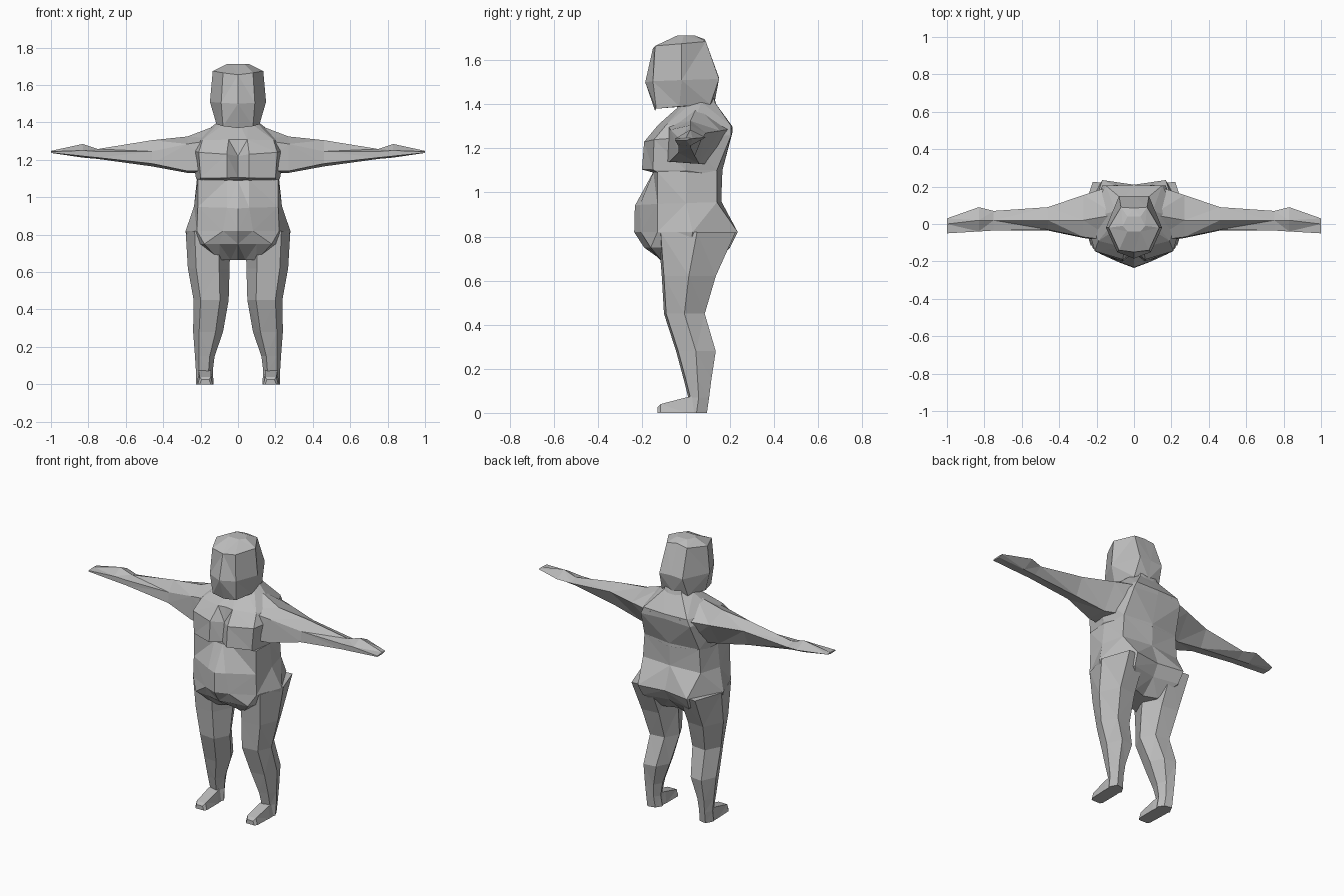
import bpy, bmesh

skin = bpy.data.materials.new("plain_grey")
skin.diffuse_color = (0.5, 0.5, 0.5, 1)


def loft(name, rings):
    """Skin a list of equal-length point rings and close both ends."""
    bm = bmesh.new()
    loops = [[bm.verts.new(p) for p in ring] for ring in rings]
    n = len(loops[0])
    for a, b in zip(loops, loops[1:]):
        for i in range(n):
            j = (i + 1) % n
            bm.faces.new((a[i], a[j], b[j], b[i]))
    bm.faces.new(loops[0])
    bm.faces.new(loops[-1])
    # planar facets like a hand-cut low-poly figure
    bmesh.ops.triangulate(bm, faces=[f for f in bm.faces if len(f.verts) == 4])
    bmesh.ops.recalc_face_normals(bm, faces=bm.faces)
    me = bpy.data.meshes.new(name)
    bm.to_mesh(me)
    bm.free()
    me.materials.append(skin)
    ob = bpy.data.objects.new(name, me)
    bpy.context.collection.objects.link(ob)
    return ob


def mirrored(half):
    """Complete a half ring (front centre to back centre) across x = 0."""
    return half + [(-x, y, z) for x, y, z in half[-2:0:-1]]


def body(name, rows):
    loft(name, [mirrored([(x, y, zf + (zb - zf) * i / (len(pts) - 1))
                          for i, (x, y) in enumerate(pts)])
                for zf, zb, pts in rows])


# Head: (front height, back height, half outline)
body("head", [
    (1.37, 1.41, [(0, -.14), (.08, -.135), (.115, -.03), (.09, .11), (0, .13)]),
    (1.50, 1.52, [(0, -.185), (.09, -.15), (.15, -.02), (.08, .15), (0, .15)]),
    (1.655, 1.695, [(0, -.15), (.08, -.14), (.135, -.02), (.07, .09), (0, .085)]),
    (1.712, 1.712, [(0, -.04), (.035, -.04), (.06, -.01), (.035, .04), (0, .04)]),
])

# Neck
body("neck", [
    (1.34, 1.34, [(0, -.06), (.1, -.03), (.12, .05), (.08, .15), (0, .16)]),
    (1.45, 1.45, [(0, -.01), (.05, 0), (.08, .06), (.05, .12), (0, .12)]),
])

# Chest with a centre hollow and an overhanging lower edge
body("chest", [
    (1.08, 1.08, [(0, -.10), (.06, -.11), (.2, -.11), (.21, 0), (.19, .13), (0, .165)]),
    (1.105, 1.10, [(0, -.155), (.06, -.2), (.2, -.15), (.225, 0), (.19, .14), (0, .165)]),
    (1.22, 1.27, [(0, -.135), (.06, -.19), (.21, -.145), (.25, .0), (.17, .205), (0, .21)]),
    (1.31, 1.30, [(0, -.12), (.05, -.125), (.19, -.09), (.23, .03), (.15, .205), (0, .21)]),
    (1.41, 1.41, [(0, -.01), (.05, 0), (.09, .03), (.1, .07), (.06, .13), (0, .13)]),
])

# Belly and hips, narrowing to the crotch
body("belly_and_hips", [
    (1.09, 1.10, [(0, -.15), (.06, -.148), (.215, -.13), (.22, 0), (.19, .14), (0, .165)]),
    (.94, .96, [(0, -.232), (.06, -.21), (.215, -.13), (.235, 0), (.2, .14), (0, .16)]),
    (.82, .82, [(0, -.235), (.08, -.205), (.22, -.13), (.28, .03), (.17, .235), (0, .21)]),
    (.75, .75, [(0, -.19), (.1, -.17), (.18, -.16), (.26, .02), (.16, .2), (0, .17)]),
    (.665, .665, [(0, -.04), (.04, -.07), (.1, -.09), (.14, 0), (.08, .11), (0, .08)]),
])

# Arm sections: x, then (y, z) for top, back, bottom, front, upper front
ARM = [
    (.10, [(.05, 1.39), (.21, 1.29), (.13, 1.13), (-.10, 1.14), (-.09, 1.31)]),
    (.27, [(.02, 1.325), (.155, 1.28), (.06, 1.13), (-.075, 1.14), (-.07, 1.285)]),
    (.46, [(.02, 1.305), (.09, 1.27), (.04, 1.165), (-.035, 1.18), (-.03, 1.245)]),
    (.75, [(.02, 1.258), (.07, 1.24), (.02, 1.205), (-.035, 1.212), (-.035, 1.245)]),
    (.83, [(.02, 1.285), (.09, 1.25), (.02, 1.212), (-.04, 1.22), (-.04, 1.25)]),
    (1.0, [(0, 1.248), (.03, 1.245), (0, 1.237), (-.05, 1.238), (-.05, 1.244)]),
]

# Leg sections: z, inner x, outer x, front y, back y
LEG = [
    (.82, .04, .28, -.125, .225), (.62, .045, .268, -.11, .135),
    (.45, .05, .237, -.10, .085), (.28, .08, .24, -.045, .135),
    (.15, .125, .23, -.01, .115), (.07, .135, .225, .01, .105),
    (0, .13, .225, .0, .095),
]


def leg_ring(z, a, b, f, k):
    w, m = b - a, (f + k) / 2
    return [(a + .25 * w, f, z), (b - .2 * w, f + .01, z), (b, m, z),
            (b - .25 * w, k, z), (a + .25 * w, k - .01, z), (a, m, z)]


# Foot sections: y, inner x, outer x, top z
FOOT = [(.05, .14, .22, .08), (.0, .135, .22, .07),
        (-.115, .135, .215, .04), (-.13, .145, .205, .025)]

for side, s in (("left", 1), ("right", -1)):
    loft(side + "_arm", [[(s * x, y, z) for y, z in pts] for x, pts in ARM])
    loft(side + "_leg", [[(s * x, y, z) for x, y, z in leg_ring(*r)] for r in LEG])
    loft(side + "_foot", [[(s * a, y, 0), (s * b, y, 0), (s * (b - .01), y, t),
                           (s * (a + .01), y, t)] for y, a, b, t in FOOT])
